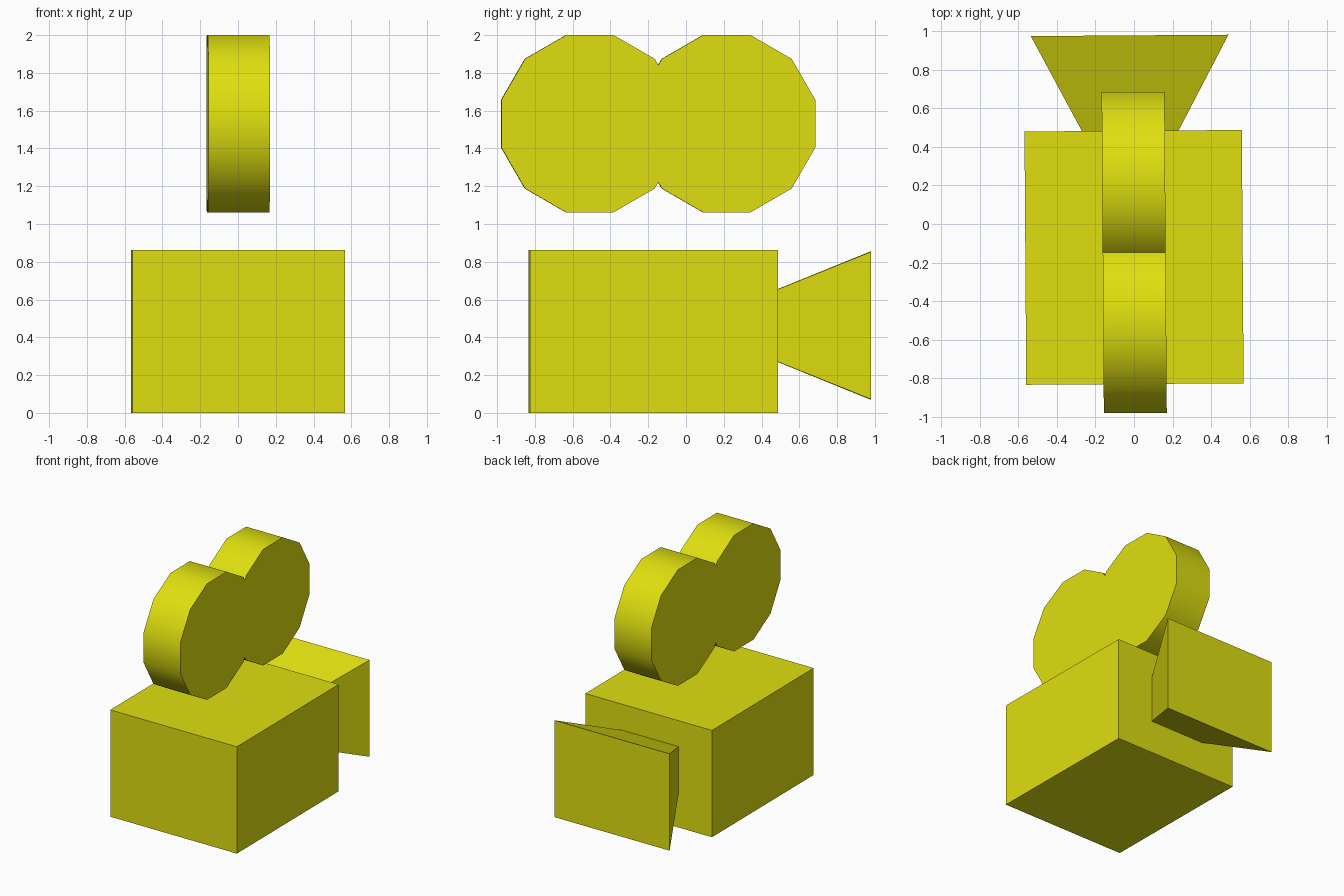
import bpy, bmesh, math
from mathutils import Matrix

if "Cube" in bpy.data.objects:
    bpy.data.objects.remove(bpy.data.objects["Cube"])

yellow = bpy.data.materials.new("yellow")
yellow.diffuse_color = (0.74, 0.74, 0.005, 1)
yellow.use_nodes = True
yellow.node_tree.nodes["Principled BSDF"].inputs["Base Color"].default_value = yellow.diffuse_color

TURN = Matrix.Rotation(math.radians(0.4), 4, 'Z')  # whole camera is turned slightly


def finish(name, bm, smooth=False):
    bmesh.ops.recalc_face_normals(bm, faces=bm.faces)
    bm.transform(TURN)
    mesh = bpy.data.meshes.new(name)
    bm.to_mesh(mesh)
    bm.free()
    mesh.materials.append(yellow)
    obj = bpy.data.objects.new(name, mesh)
    bpy.context.collection.objects.link(obj)
    if smooth:
        bpy.ops.object.select_all(action='DESELECT')
        obj.select_set(True)
        bpy.context.view_layer.objects.active = obj
        bpy.ops.object.shade_smooth_by_angle(angle=math.radians(40))
    return obj


# Camera body: plain box
bm = bmesh.new()
bmesh.ops.create_cube(bm, size=1, matrix=Matrix.Translation((-0.001, -0.173, 0.4315))
                      @ Matrix.Diagonal((1.126, 1.312, 0.863, 1)))
finish("camera_body", bm)


# Film reels: twelve-sided discs with a flat edge on top
def reel(name, y, half=0.163, apothem=0.469, z=1.531, sides=12):
    bm = bmesh.new()
    r = apothem / math.cos(math.pi / sides)
    ring = []
    for i in range(sides):
        a = (i + 0.5) * 2 * math.pi / sides
        ring.append(bm.verts.new((-half, y + r * math.cos(a), z + r * math.sin(a))))
    cap = bm.faces.new(ring)
    out = bmesh.ops.extrude_face_region(bm, geom=[cap], use_keep_orig=True)
    moved = [v for v in out["geom"] if isinstance(v, bmesh.types.BMVert)]
    bmesh.ops.translate(bm, verts=moved, vec=(2 * half, 0, 0))
    finish(name, bm, smooth=True)


reel("front_reel", -0.51)
reel("back_reel", 0.215)

# Lens hood: four-sided pyramid whose tip sits inside the body
bm = bmesh.new()
tip = bm.verts.new((-0.016, 0.01, 0.4625))
rim = [bm.verts.new((-0.016 + sx * 0.512, 0.977, 0.4625 + sz * 0.391))
       for sx, sz in ((-1, -1), (1, -1), (1, 1), (-1, 1))]
bm.faces.new(rim)
for i in range(4):
    bm.faces.new((rim[i], rim[(i + 1) % 4], tip))
finish("lens_hood", bm)
